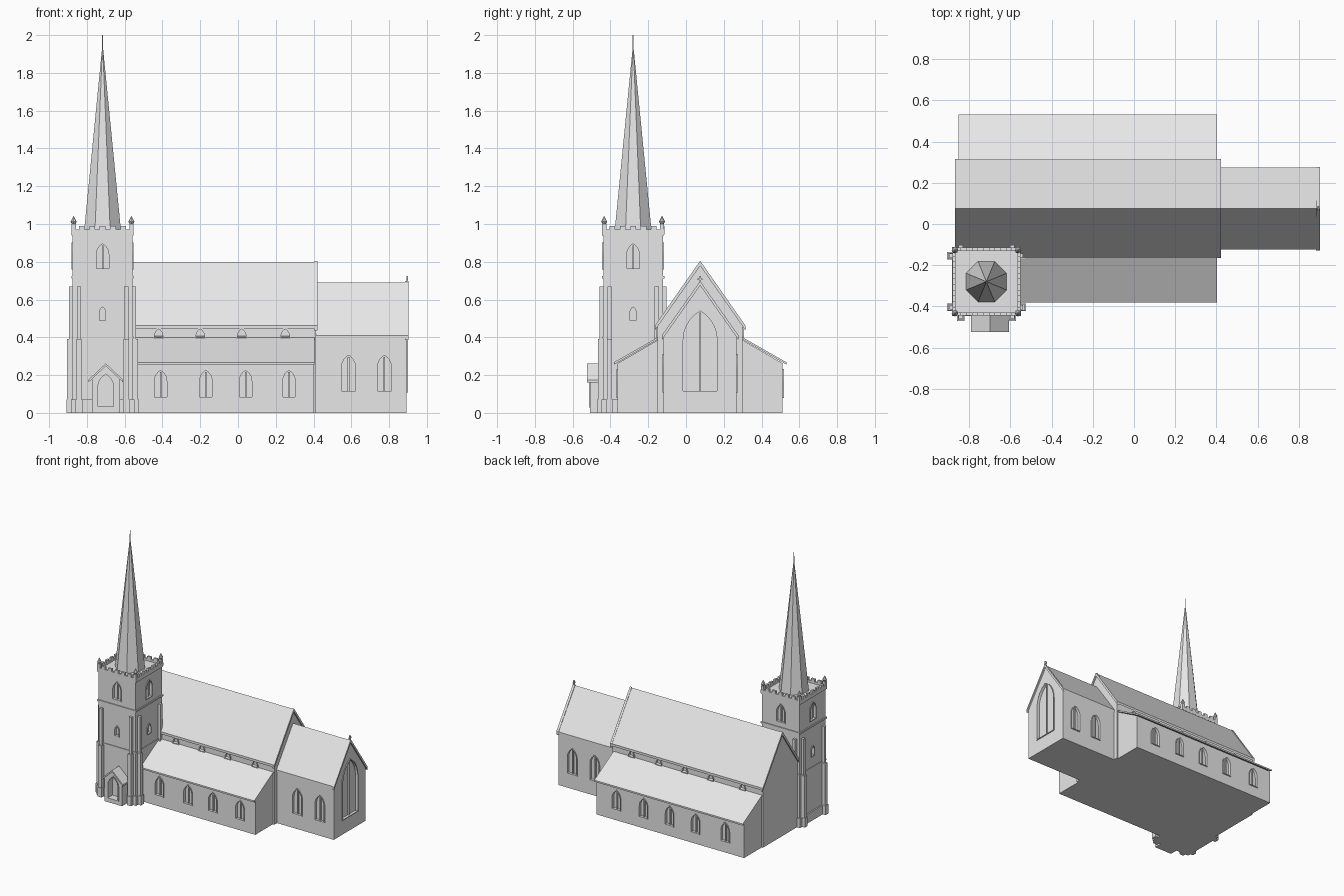
import bpy, bmesh, math

cube = bpy.data.objects.get("Cube")
if cube:
    bpy.data.objects.remove(cube, do_unlink=True)

stone = bpy.data.materials.new("pale_grey_stone")
stone.use_nodes = True
GREY = (0.8, 0.8, 0.8, 1)
stone.diffuse_color = GREY
stone.node_tree.nodes["Principled BSDF"].inputs["Base Color"].default_value = GREY


def finish(name, bm):
    bmesh.ops.recalc_face_normals(bm, faces=bm.faces)
    me = bpy.data.meshes.new(name)
    bm.to_mesh(me)
    bm.free()
    me.materials.append(stone)
    ob = bpy.data.objects.new(name, me)
    bpy.context.collection.objects.link(ob)
    return ob


def place(axis, a, u, z):
    return (a, u, z) if axis == "x" else (u, a, z)


def add_prism(bm, profile, axis, a, b):
    ends = [[bm.verts.new(place(axis, d, u, z)) for u, z in profile] for d in (a, b)]
    for loop in ends:
        bm.faces.new(loop)
    n = len(profile)
    for i in range(n):
        j = (i + 1) % n
        bm.faces.new((ends[0][i], ends[0][j], ends[1][j], ends[1][i]))


def prism(name, profile, axis, a, b):
    bm = bmesh.new()
    add_prism(bm, profile, axis, a, b)
    return finish(name, bm)


def add_box(bm, x0, x1, y0, y1, z0, z1):
    add_prism(bm, [(y0, z0), (y1, z0), (y1, z1), (y0, z1)], "x", x0, x1)


def boxes(name, items):
    bm = bmesh.new()
    for item in items:
        add_box(bm, *item)
    return finish(name, bm)


def roof(name, axis, c, half, ridge, eave, t, a, b):
    prism(name, [(c - half, eave), (c, ridge), (c + half, eave),
                 (c + half, eave - t), (c, ridge - t), (c - half, eave - t)], axis, a, b)


def gable_walls(name, axis, c, half, ridge, shoulder, a, b):
    return prism(name, [(c - half, 0), (c + half, 0), (c + half, shoulder),
                        (c, ridge), (c - half, shoulder)], axis, a, b)


def arch(c, w, z0, z1):
    # pointed arch outline with half width w
    spring = z1 - math.sqrt(3) * w
    right = [(2 * math.cos(t) - 1, 2 * math.sin(t)) for t in
             (math.pi / 3 * i / 5 for i in range(6))]
    pts = [(c - w, z0), (c + w, z0)]
    pts += [(c + w * u, spring + w * v) for u, v in right]
    pts += [(c - w * u, spring + w * v) for u, v in right[-2::-1]]
    return pts


def windows(wall, name, specs, depth=0.015, mullion=True):
    """Cut arched recesses; spec = axis, outward sign, wall position, centre, half width, bottom, top."""
    cut, trim = bmesh.new(), bmesh.new()
    for axis, s, p, c, w, z0, z1 in specs:
        add_prism(cut, arch(c, w, z0, z1), axis, p - s * depth, p + s * 0.03)
        inner = arch(c, w, z0, z1)
        outer = arch(c, w + 0.006, z0 - 0.006, z1 + 0.008)
        rings = [[trim.verts.new(place(axis, d, u, z)) for u, z in pts]
                 for d, pts in ((p - s * 0.004, outer), (p + s * 0.006, outer),
                                (p + s * 0.006, inner), (p - s * 0.004, inner))]
        n = len(inner)
        for k in range(4):
            r, q = rings[k], rings[(k + 1) % 4]
            for i in range(n):
                j = (i + 1) % n
                trim.faces.new((r[i], r[j], q[j], q[i]))
        if mullion:
            m, top = 0.004, z1 - 0.008
            add_prism(trim, [(c - m, z0), (c + m, z0), (c + m, top), (c - m, top)],
                      axis, p - s * (depth + 0.002), p - s * 0.004)
    cutter = finish(name + "_cutter", cut)
    finish(name + "_frames", trim)
    mod = wall.modifiers.new("openings", "BOOLEAN")
    mod.operation, mod.solver, mod.object = "DIFFERENCE", "EXACT", cutter
    deps = bpy.context.evaluated_depsgraph_get()
    old = wall.data
    wall.data = bpy.data.meshes.new_from_object(wall.evaluated_get(deps))
    wall.modifiers.clear()
    bpy.data.meshes.remove(old)
    bpy.data.objects.remove(cutter, do_unlink=True)


MID = 0.075  # centre line of nave and chancel

# nave
nave = gable_walls("nave_walls", "x", MID, 0.225, 0.79, 0.46, -0.86, 0.413)
roof("nave_roof", "x", MID, 0.238, 0.80, 0.462, 0.018, -0.862, 0.416)
for name, a in (("nave_west_coping", -0.87), ("nave_east_coping", 0.406)):
    roof(name, "x", MID, 0.24, 0.805, 0.462, 0.026, a, a + 0.016)
windows(nave, "clerestory_window",
        [("y", s, MID + s * 0.225, x, 0.022, 0.402, 0.444)
         for s in (-1, 1) for x in (-0.69, -0.42, -0.2, 0.02, 0.25)
         if s > 0 or x > -0.5], mullion=False)

# side aisles
for side, s, xs in (("front", -1, (-0.41, -0.17, 0.04, 0.27)),
                    ("back", 1, (-0.69, -0.44, -0.22, 0.0, 0.23))):
    walls = prism(side + "_aisle_walls",
                  [(MID + s * d, z) for d, z in ((0.2, 0), (0.437, 0), (0.437, 0.262), (0.2, 0.40))],
                  "x", -0.85, 0.40)
    prism(side + "_aisle_roof",
          [(MID + s * d, z) for d, z in ((0.215, 0.406), (0.456, 0.268), (0.456, 0.256), (0.215, 0.394))],
          "x", -0.853, 0.404)
    windows(walls, side + "_aisle_window",
            [("y", s, MID + s * 0.437, x, 0.033, 0.085, 0.225) for x in xs])

# chancel
chancel = gable_walls("chancel_walls", "x", MID, 0.193, 0.68, 0.405, 0.40, 0.893)
roof("chancel_roof", "x", MID, 0.2, 0.69, 0.41, 0.016, 0.40, 0.895)
roof("chancel_coping", "x", MID, 0.203, 0.698, 0.41, 0.024, 0.885, 0.903)
windows(chancel, "chancel_window",
        [("y", s, MID + s * 0.193, x, 0.037, 0.115, 0.305) for s in (-1, 1) for x in (0.585, 0.775)]
        + [("x", 1, 0.893, MID, 0.09, 0.115, 0.54)])
boxes("gable_cross", [(0.891, 0.899, MID - 0.004, MID + 0.004, 0.68, 0.725),
                      (0.891, 0.899, MID - 0.013, MID + 0.013, 0.704, 0.712)])

# tower body
TX, TY = -0.717, -0.28


def block(half, z0, z1):
    return (TX - half, TX + half, TY - half, TY + half, z0, z1)


tower = boxes("tower_walls", [block(0.158, 0, 0.955)])
boxes("tower_plinth", [block(0.168, 0, 0.07)])
boxes("lower_string_course", [block(0.163, 0.395, 0.405)])
boxes("upper_string_course", [block(0.165, 0.712, 0.724)])
boxes("parapet_string_course", [block(0.164, 0.938, 0.948)])
faces = [(ax, s, (TX if ax == "x" else TY) + s * 0.158, TY if ax == "x" else TX)
         for ax in "xy" for s in (-1, 1)]
windows(tower, "belfry_window", [f + (0.033, 0.765, 0.895) for f in faces])
windows(tower, "stair_window", [f + (0.016, 0.49, 0.56) for f in faces], mullion=False)

# paired stepped buttresses at the tower corners
items = []
for ax in "xy":
    for s in (-1, 1):
        for off in (-0.125, 0.125):
            for reach, half, top in ((0.178, 0.011, 0.67), (0.187, 0.014, 0.39), (0.192, 0.018, 0.07)):
                near, far = sorted((s * 0.15, s * reach))
                if ax == "x":
                    items.append((TX + near, TX + far, TY + off - half, TY + off + half, 0, top))
                else:
                    items.append((TX + off - half, TX + off + half, TY + near, TY + far, 0, top))
boxes("tower_buttresses", items)

# battlements
items = []
for s in (-1, 1):
    lo, hi = sorted((s * 0.15, s * 0.165))
    items.append((TX - 0.165, TX + 0.165, TY + lo, TY + hi, 0.945, 0.97))
    items.append((TX + lo, TX + hi, TY - 0.15, TY + 0.15, 0.945, 0.97))
    for i in range(5):
        c = -0.11 + i * 0.055
        items.append((TX + c - 0.015, TX + c + 0.015, TY + lo, TY + hi, 0.97, 0.99))
        items.append((TX + lo, TX + hi, TY + c - 0.015, TY + c + 0.015, 0.97, 0.99))
boxes("battlements", items)


def cone(name, x, y, sides, r1, r2, z0, z1, turn):
    bpy.ops.mesh.primitive_cone_add(vertices=sides, radius1=r1, radius2=r2, depth=z1 - z0,
                                    location=(x, y, (z0 + z1) / 2), rotation=(0, 0, turn))
    ob = bpy.context.object
    ob.name = name
    ob.data.materials.append(stone)


# corner pinnacles
for i in (-1, 1):
    for j in (-1, 1):
        x, y = TX + i * 0.153, TY + j * 0.153
        cone("pinnacle_shaft", x, y, 4, 0.016, 0.016, 0.945, 1.0, math.pi / 4)
        cone("pinnacle_base", x, y, 8, 0.008, 0.016, 0.998, 1.012, 0)
        cone("pinnacle_tip", x, y, 8, 0.016, 0.001, 1.012, 1.042, 0)

# spire and finial
cone("spire", TX, TY, 8, 0.107, 0.004, 0.95, 1.92, math.pi / 8)
cone("finial", TX, TY, 6, 0.0035, 0.002, 1.9, 2.0, 0)

# entrance porch
PX = -0.70
porch = gable_walls("porch_walls", "y", PX, 0.074, 0.25, 0.178, -0.508, -0.43)
roof("porch_roof", "y", PX, 0.092, 0.262, 0.175, 0.014, -0.524, -0.43)
windows(porch, "porch_door", [("y", -1, -0.508, PX, 0.042, 0.035, 0.205)], depth=0.05, mullion=False)
